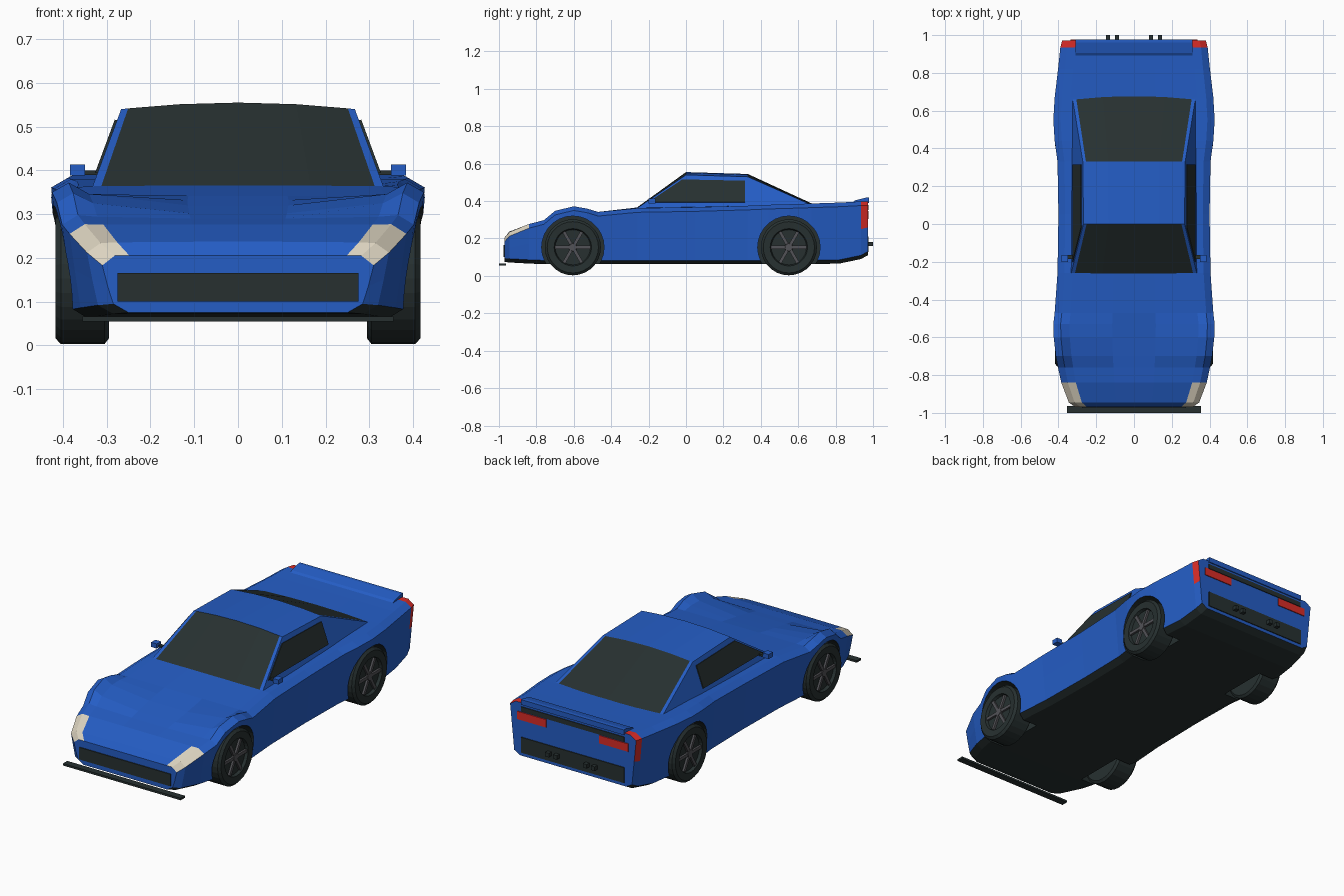
import bpy, bmesh, math
from mathutils import Vector, Matrix

cube = bpy.data.objects.get("Cube")
if cube:
    bpy.data.objects.remove(cube, do_unlink=True)


def material(name, colour):
    mat = bpy.data.materials.new(name)
    mat.use_nodes = True
    mat.diffuse_color = (*colour, 1)
    mat.node_tree.nodes["Principled BSDF"].inputs["Base Color"].default_value = (*colour, 1)
    return mat


PAINT, DARK, LAMP, RED, METAL = range(5)
MATERIALS = [
    material("blue paint", (.018, .11, .56)),
    material("dark trim", (.02, .03, .03)),
    material("headlight cream", (.72, .66, .53)),
    material("tail light red", (.7, .025, .02)),
    material("wheel grey", (.085, .085, .095)),
]


def finish(name, bm, colour=None):
    """Turn a bmesh into an object carrying the shared palette."""
    bmesh.ops.recalc_face_normals(bm, faces=bm.faces[:])
    if colour is not None:
        for face in bm.faces:
            face.material_index = colour
    mesh = bpy.data.meshes.new(name)
    bm.to_mesh(mesh)
    bm.free()
    for mat in MATERIALS:
        mesh.materials.append(mat)
    obj = bpy.data.objects.new(name, mesh)
    bpy.context.collection.objects.link(obj)
    return obj


def prism(name, points, offset, colour):
    """Extrude a flat outline along an offset vector."""
    bm = bmesh.new()
    face = bm.faces.new([bm.verts.new(p) for p in points])
    result = bmesh.ops.extrude_face_region(bm, geom=[face], use_keep_orig=True)
    moved = [v for v in result["geom"] if isinstance(v, bmesh.types.BMVert)]
    bmesh.ops.translate(bm, verts=moved, vec=offset)
    return finish(name, bm, colour)


def box(name, low, high, colour):
    (x, y, z), (a, b, c) = low, high
    outline = [(x, y, z), (a, y, z), (a, y, c), (x, y, c)]
    return prism(name, outline, (0, b - y, 0), colour)


def lathe(name, profile, centre, side, colour, segments=28):
    """Revolve an (x, radius) profile about a sideways axle."""
    bm = bmesh.new()
    rings = []
    for x, r in profile:
        angles = [math.tau * k / segments for k in range(segments)]
        rings.append([bm.verts.new((side * x, centre[0] + r * math.cos(a),
                                    centre[1] + r * math.sin(a))) for a in angles])
    for a, b in zip(rings, rings[1:]):
        for k in range(segments):
            n = (k + 1) % segments
            bm.faces.new((a[k], a[n], b[n], b[k]))
    bm.faces.new(rings[0])
    bm.faces.new(rings[-1])
    return finish(name, bm, colour)


# Body stations: y, hood height, fender height, half width, floor height
STATIONS = [
    (-.97, .205, .205, .31, .075), (-.945, .237, .234, .345, .072),
    (-.84, .276, .277, .385, .066), (-.76, .29, .298, .402, .063),
    (-.70, .302, .348, .414, .063), (-.60, .32, .372, .425, .063),
    (-.53, .332, .36, .427, .063), (-.47, .342, .342, .42, .063),
    (-.26, .366, .362, .405, .063), (.05, .37, .367, .4, .063),
    (.33, .375, .375, .405, .063), (.44, .38, .38, .42, .063),
    (.55, .383, .383, .427, .063), (.67, .385, .387, .42, .063),
    (.82, .392, .392, .402, .066), (.935, .398, .398, .39, .09),
    (.972, .398, .398, .38, .11),
]


def section(y, zc, zf, w, zb):
    """Closed cross-section: hood, fender crest, shoulder, flank, sill, floor."""
    edge = zf - .022
    half = [(0, zc), (.27 * w, zc), (.8 * w, (zc + zf) / 2), (.91 * w, zf), (w, edge),
            (w - .012, zb + .56 * (edge - zb)), (w - .025, zb + .02), (w - .06, zb), (0, zb)]
    ring = half + [(-x, z) for x, z in half[-2:0:-1]]
    return [(x, y, z) for x, z in ring]


bm = bmesh.new()
rings = [[bm.verts.new(p) for p in section(*s)] for s in STATIONS]
count = len(rings[0])
for i, (a, b) in enumerate(zip(rings, rings[1:])):
    for j in range(count):
        n = (j + 1) % count
        face = bm.faces.new((a[j], a[n], b[n], b[j]))
        strip = min(j, count - 1 - j)
        if strip >= 6:
            face.material_index = DARK
        elif i < 2 and strip in (2, 3):
            face.material_index = LAMP
        elif i == len(rings) - 2 and strip in (2, 3, 4):
            face.material_index = RED
bm.faces.new(rings[0])
bm.faces.new(rings[-1])
body = finish("body", bm)

# Wheel arches cut from the body
AXLES = {"front": (-.605, .153), "rear": (.55, .153)}
bpy.context.view_layer.objects.active = body
for centre in AXLES.values():
    for side in (-1, 1):
        cutter = lathe("arch_cutter", [(.27, .167), (.5, .167)], centre, side, DARK)
        cutter.hide_render = True
        mod = body.modifiers.new("arch", "BOOLEAN")
        mod.operation, mod.solver, mod.object = "DIFFERENCE", "EXACT", cutter
        bpy.ops.object.modifier_apply(modifier=mod.name)
        bpy.data.objects.remove(cutter, do_unlink=True)

# Wheels with six-spoke rims
TYRE = [(.295, .1), (.295, .137), (.305, .15), (.405, .15), (.417, .137), (.415, .1), (.4, .094)]
for label, centre in AXLES.items():
    for side, hand in ((1, "left"), (-1, "right")):
        tag = f"{label}_{hand}"
        lathe(tag + "_tyre", TYRE, centre, side, DARK)
        lathe(tag + "_hub", [(.398, .024), (.413, .02)], centre, side, METAL, 12)
        bm = bmesh.new()
        for k in range(6):
            turn = Matrix.Rotation(k * math.pi / 3, 4, "X")
            place = Matrix.Translation((side * .405, *centre)) @ turn
            size = Matrix.Diagonal((.012, .08, .017, 1))
            bmesh.ops.create_cube(bm, size=1, matrix=place @ Matrix.Translation((0, .055, 0)) @ size)
        finish(tag + "_spokes", bm, METAL)


# Cabin: crowned strips for windscreen, roof and rear window
def wall(z):
    return .33 - (z - .37) * .37


bm = bmesh.new()
ACROSS = (-1, -.94, -.5, 0, .5, .94, 1)
rows = []
for y, z, crown in ((-.262, .362, .004), (0, .54, .015), (.33, .53, .015), (.675, .378, .008)):
    rows.append([bm.verts.new((t * wall(z), y, z + crown * (1 - t * t))) for t in ACROSS])
for i, (a, b) in enumerate(zip(rows, rows[1:])):
    for j in range(len(ACROSS) - 1):
        face = bm.faces.new((a[j], a[j + 1], b[j + 1], b[j]))
        face.material_index = DARK if i != 1 and 0 < j < len(ACROSS) - 2 else PAINT
for end in (0, -1):
    bm.faces.new([row[end] for row in rows])
finish("cabin", bm)

# Parts that come in left and right pairs
for side, hand in ((1, "left"), (-1, "right")):
    def pair_box(name, low, high, colour):
        box(f"{hand}_{name}", (side * low[0], *low[1:]), (side * high[0], *high[1:]), colour)

    outline = [(-.2, .393), (-.02, .514), (.315, .507), (.315, .393)]
    prism(hand + "_side_window", [(side * (wall(z) - .002), y, z) for y, z in outline],
          (side * .007, 0, .002), DARK)
    pair_box("mirror_stalk", (.315, -.185, .39), (.352, -.165, .4), DARK)
    pair_box("mirror", (.35, -.2, .388), (.384, -.163, .413), PAINT)
    pair_box("tail_light", (.16, .965, .305), (.335, .977, .348), RED)
    for x in (.09, .138):
        pair_box("exhaust_tip", (x - .011, .965, .16), (x + .011, 1, .182), DARK)

# Nose and tail trim
box("front_splitter", (-.355, -1, .055), (.355, -.963, .066), DARK)
box("grille", (-.275, -.975, .1), (.275, -.966, .166), DARK)
box("rear_panel", (-.31, .968, .128), (.31, .977, .212), DARK)
box("rear_strip", (-.31, .968, .352), (.31, .976, .378), DARK)
lip = [(.885, .39), (.905, .404), (.96, .418), (.978, .418), (.978, .39)]
prism("spoiler", [(-.31, y, z) for y, z in lip], (.62, 0, 0), PAINT)
